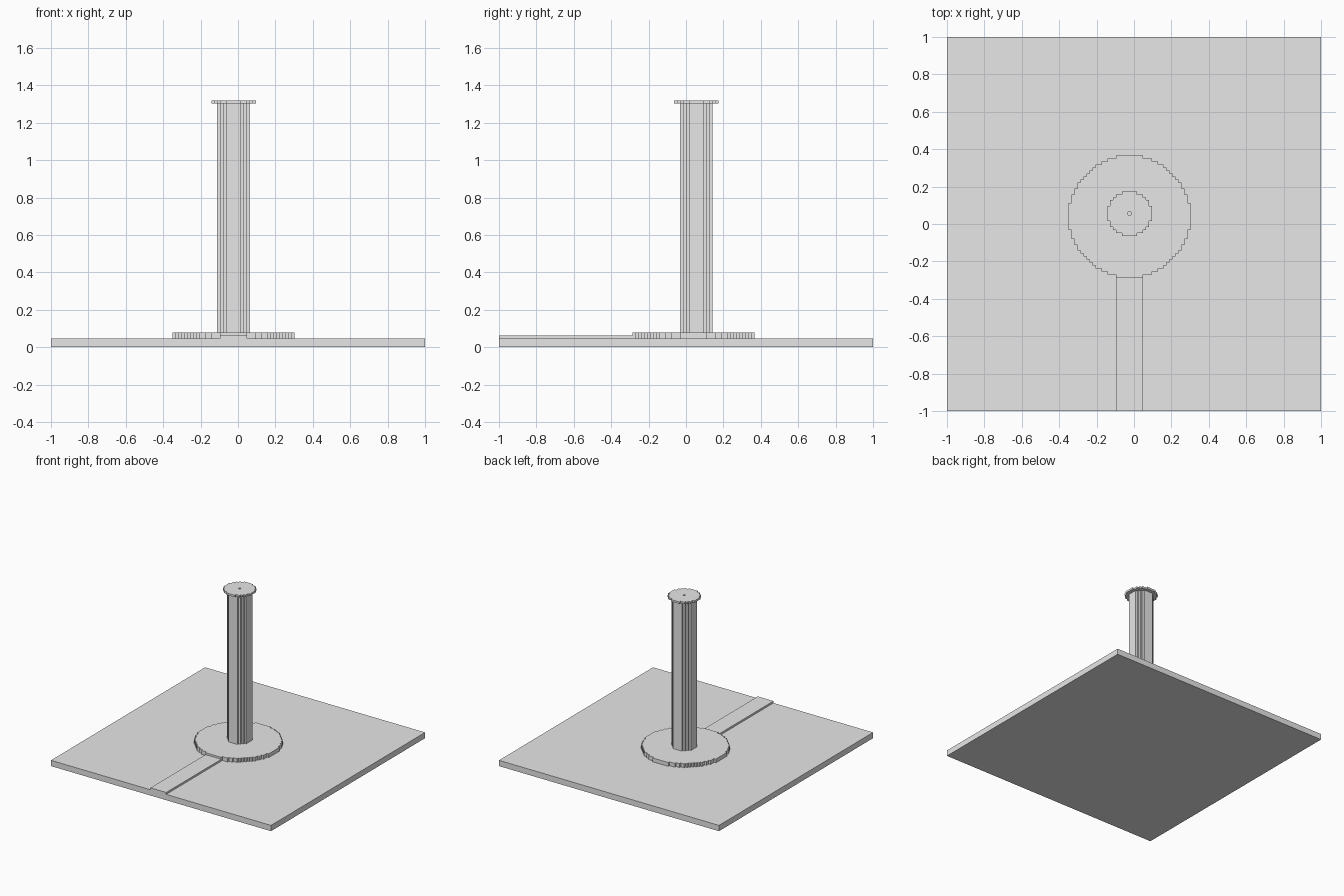
import bpy
import bmesh
import math

U = 2 / 126  # one building block

old = bpy.data.objects.get("Cube")
if old:
    bpy.data.objects.remove(old, do_unlink=True)

GREY = (0.8, 0.8, 0.8, 1)
grey = bpy.data.materials.new("plain grey")
grey.use_nodes = True
grey.diffuse_color = GREY
grey.node_tree.nodes["Principled BSDF"].inputs["Base Color"].default_value = GREY


def prism(name, outline, z0, z1):
    """Extrude an outline given in blocks between two heights."""
    bm = bmesh.new()
    face = bm.faces.new([bm.verts.new((x * U, y * U, z0 * U)) for x, y in outline])
    top = bmesh.ops.extrude_face_region(bm, geom=[face])["geom"]
    verts = [v for v in top if isinstance(v, bmesh.types.BMVert)]
    bmesh.ops.translate(bm, verts=verts, vec=(0, 0, (z1 - z0) * U))
    bmesh.ops.recalc_face_normals(bm, faces=bm.faces)
    mesh = bpy.data.meshes.new(name)
    bm.to_mesh(mesh)
    bm.free()
    mesh.materials.append(grey)
    obj = bpy.data.objects.new(name, mesh)
    bpy.context.collection.objects.link(obj)
    return obj


def rect(x0, x1, y0, y1):
    return [(x0, y0), (x1, y0), (x1, y1), (x0, y1)]


def block_circle(cx, cy, size):
    """Stepped outline of a circle made of square blocks, an odd number across."""
    n = size // 2
    right = []
    for row in range(-n, n + 1):
        half = math.floor(math.sqrt((size / 2) ** 2 - row * row)) + 0.5
        if right and right[-1][0] == half:
            right[-1] = (half, row + 0.5)
        else:
            right += [(half, row - 0.5), (half, row + 0.5)]
    left = [(-x, y) for x, y in reversed(right)]
    return [(cx + x, cy + y) for x, y in right + left]


# Ground slab, raised path and round plinth
prism("ground_slab", rect(-63, 63, -63, 63), 0, 3)
prism("path", rect(-6, 3, -63, -15), 3, 4)
prism("round_plinth", block_circle(-1.5, 2.5, 41), 3, 5)

# Column and its wider cap
prism("column", block_circle(-1.5, 3.5, 11), 5, 82)
cap = prism("column_cap", block_circle(-1.5, 3.5, 15), 82, 83)

# One-block hole in the middle of the cap
cutter = prism("hole_cutter", rect(-2, -1, 3, 4), 81, 84)
cutter.hide_render = True
cutter.hide_set(True)
hole = cap.modifiers.new("hole", "BOOLEAN")
hole.operation = "DIFFERENCE"
hole.solver = "EXACT"
hole.object = cutter
